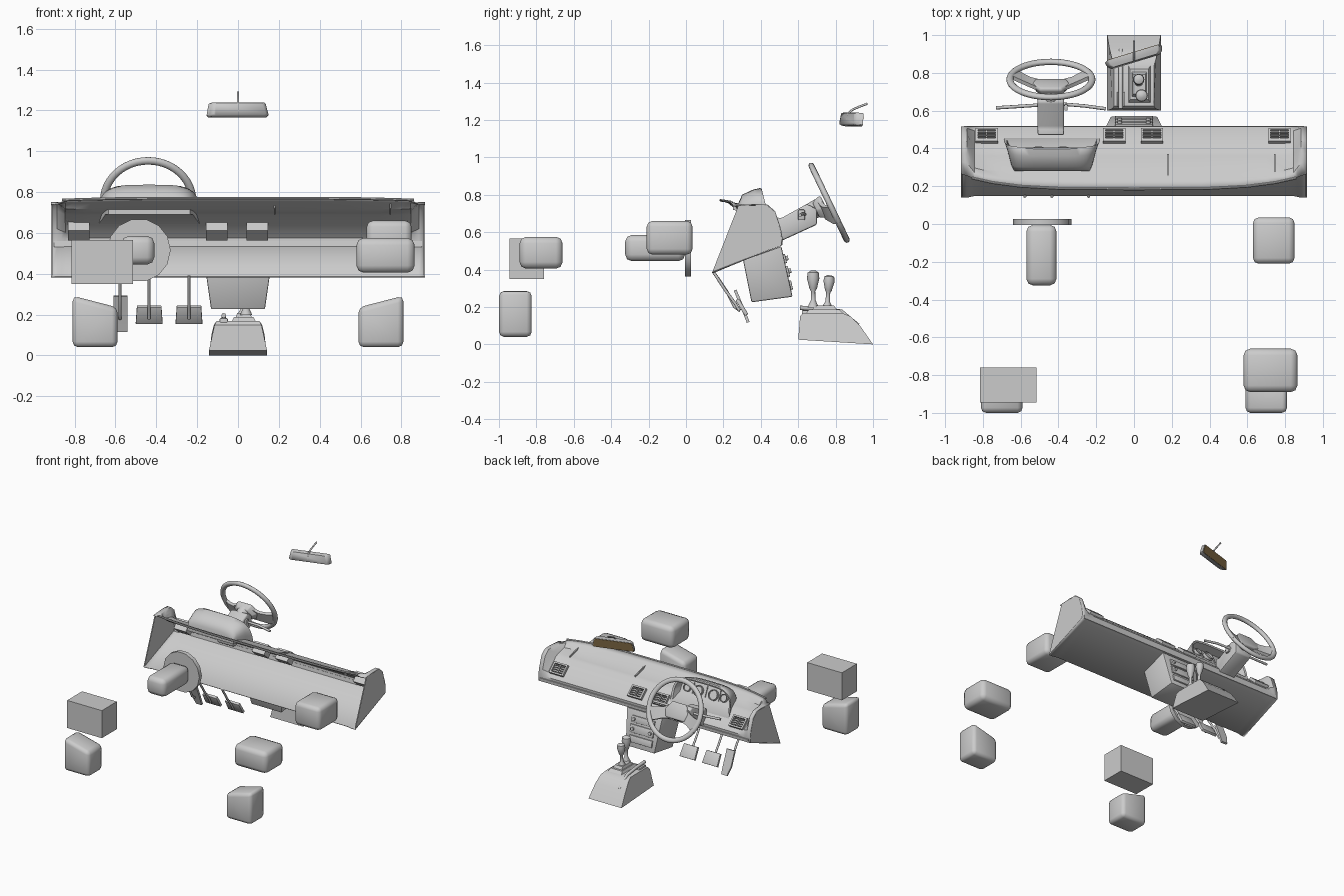
import bpy, bmesh, math
from mathutils import Matrix, Vector

if "Cube" in bpy.data.objects:
    bpy.data.objects.remove(bpy.data.objects["Cube"])


def make(name, verts, faces, bevel=0, angle=40, segs=2, mat=None, solid=0):
    bm = bmesh.new()
    vs = [bm.verts.new(v) for v in verts]
    for f in faces:
        bm.faces.new([vs[i] for i in f])
    bmesh.ops.recalc_face_normals(bm, faces=bm.faces[:])
    if bevel:
        bmesh.ops.bevel(bm, geom=bm.edges[:], offset=bevel, segments=segs, profile=0.5, affect='EDGES')
    if mat:
        bm.transform(mat)
    me = bpy.data.meshes.new(name)
    bm.to_mesh(me)
    bm.free()
    for p in me.polygons:
        p.use_smooth = True
    me.set_sharp_from_angle(angle=math.radians(angle))
    ob = bpy.data.objects.new(name, me)
    bpy.context.collection.objects.link(ob)
    if solid:
        m = ob.modifiers.new("thickness", 'SOLIDIFY')
        m.thickness = solid
        m.offset = 0
    return ob


def loft(name, rings, closed=True, caps=True, loop=False, **kw):
    n, k = len(rings[0]), len(rings)
    verts = [v for r in rings for v in r]
    faces = [(i * n + j, i * n + (j + 1) % n, (i + 1) % k * n + (j + 1) % n, (i + 1) % k * n + j)
             for i in range(k if loop else k - 1) for j in range(n if closed else n - 1)]
    if caps and not loop:
        faces += [tuple(range(n)), tuple(range((k - 1) * n, k * n))]
    return make(name, verts, faces, **kw)


def prism(name, pts, axis, lo, hi, **kw):
    # extrude a 2D outline: axis x takes (y, z), axis y takes (x, z)
    place = (lambda p, d: (d, p[0], p[1])) if axis == 'x' else (lambda p, d: (p[0], d, p[1]))
    return loft(name, [[place(p, d) for p in pts] for d in (lo, hi)], **kw)


def box(name, lo, hi, **kw):
    return prism(name, [(lo[0], lo[2]), (hi[0], lo[2]), (hi[0], hi[2]), (lo[0], hi[2])], 'y', lo[1], hi[1], **kw)


def cbox(name, size, mat, **kw):
    h = Vector(size) / 2
    return box(name, -h, h, mat=mat, **kw)


def tube(name, pts, r, n=10):
    pts = [Vector(p) for p in pts]
    rings = []
    for i, p in enumerate(pts):
        d = (pts[min(i + 1, len(pts) - 1)] - pts[max(i - 1, 0)]).normalized()
        a = d.cross(Vector((0, 1, 0.3)) if abs(d.x) > .5 else Vector((1, 0, 0))).normalized()
        b = d.cross(a)
        rings.append([p + r * (a * math.cos(t * math.tau / n) + b * math.sin(t * math.tau / n)) for t in range(n)])
    return loft(name, rings)


def lathe(name, prof, mat, n=16):
    return loft(name, [[(r * math.cos(t * math.tau / n), r * math.sin(t * math.tau / n), z) for t in range(n)]
                       for r, z in prof], mat=mat)


def at(x, y, z, rx=0, rz=0):
    return Matrix.Translation((x, y, z)) @ Matrix.Rotation(math.radians(rz), 4, 'Z') @ Matrix.Rotation(math.radians(rx), 4, 'X')


# dashboard shell: open at the front, raised pods at both ends
mid = [(.15, .385), (.51, .535), (.513, .575), (.49, .602), (.39, .69), (.36, .70), (.27, .72), (.23, .755), (.185, .77)]
end = [(.14, .385), (.51, .53), (.513, .57), (.505, .62), (.475, .71), (.435, .745), (.35, .748), (.28, .745), (.19, .74)]
half = [(.915, 1), (.885, 1), (.865, .55), (.845, .1), (.8, 0), (.7, 0), (.55, 0), (.35, 0), (.15, 0)]
rings = []
for x, w in [(-x, w) for x, w in half] + half[::-1]:
    ring = []
    for i, (a, b) in enumerate(zip(mid, end)):
        bow = .07 * (abs(x) / .9) ** 4 * max(0, i - 5) / 3
        ring.append((x, a[0] * (1 - w) + b[0] * w + bow, a[1] * (1 - w) + b[1] * w - .15 * bow * (1 - w)))
    rings.append(ring)
loft("dashboard_shell", rings, closed=False, caps=False, angle=35, solid=.005)
for s in (-1, 1):
    prism("dashboard_end_plate", [(.14, .385), (.51, .53), (.513, .57), (.505, .62), (.475, .71), (.435, .745), (.28, .742)],
          'x', s * .908, s * .915)
prism("dashboard_lower_lip", [(.5, .53), (.516, .53), (.518, .555), (.505, .56)], 'x', -.9, .9)
for x in (.18, .745):
    prism("tray_rib", [(.25, .72), (.37, .69), (.37, .71), (.25, .745)], 'x', x - .004, x + .004)
tube("windscreen_edge_bead", [(x / 10, .185 + .07 * (abs(x) / 9) ** 4, .77 - .011 * (abs(x) / 9) ** 4) for x in
                              (-8.6, -7.5, -6, -4, 0, 4, 6, 7.5, 8.6)], .007, 8)

# air vents with frames and slats
for x in (-.78, -.105, .095, .77):
    m = at(x, .462, .632, rx=-41)
    cbox("vent_box", (.105, .075, .06), m @ Matrix.Translation((0, 0, -.03)))
    for s in (-1, 1):
        cbox("vent_frame_bar", (.118, .012, .022), m @ Matrix.Translation((0, s * .039, .008)))
        cbox("vent_frame_side", (.012, .09, .022), m @ Matrix.Translation((s * .053, 0, .008)))
    for k in range(4):
        cbox("vent_slat", (.1, .005, .012), m @ Matrix.Translation((0, -.024 + k * .016, .008)))
    cbox("vent_divider", (.006, .07, .014), m @ Matrix.Translation((0, 0, .008)))

# instrument hood: outer arch, opening rim, recessed gauge face
CX = -.435


def arch(hw, zb, zt, y, dy, n=24):
    out = []
    for i in range(n + 1):
        u, v = math.cos(math.pi * i / n), math.sin(math.pi * i / n)
        v = max(v, 0) ** .5
        out.append((CX + hw * math.copysign(abs(u) ** .5, u), y + (1 - v) * dy, zb + (zt - zb) * v))
    return out


loft("instrument_hood", [arch(.20, .69, .755, .28, .0), arch(.215, .69, .80, .30, .02), arch(.235, .66, .828, .36, .04),
                         arch(.25, .64, .836, .398, .05), arch(.254, .635, .83, .405, .05), arch(.238, .655, .818, .402, .045),
                         arch(.215, .70, .80, .34, .05)], angle=50)
for x, r in ((-.16, .03), (-.07, .04), (.06, .04), (.155, .03)):
    lathe("gauge_dial", [(r, 0), (r, .02), (r * .85, .02), (r * .8, .01)], at(CX + x, .375, .74, rx=-62))
for x in (-.115, 0, .112):
    cbox("gauge_divider", (.006, .012, .08), at(CX + x, .37, .745, rx=25))

# steering column and stalks
prism("steering_column", [(.47, .68), (.51, .675), (.645, .75), (.70, .725), (.70, .64), (.51, .553), (.47, .56)],
      'x', -.51, -.37, bevel=.01)
tube("stalk_left", [(-.5, .63, .695), (-.62, .622, .70), (-.73, .615, .705)], .009)
tube("stalk_right", [(-.38, .635, .695), (-.26, .625, .70), (-.15, .61, .69)], .009)
box("ignition_switch", (-.368, .60, .665), (-.352, .635, .72), bevel=.004)

# steering wheel: rim torus, dished hub and two arms
W = at(-.44, .765, .757, rx=115.5)
R = .217
loft("wheel_rim", [[((R + .019 * math.cos(b * math.tau / 12)) * math.cos(a * math.tau / 48),
                     (R + .019 * math.cos(b * math.tau / 12)) * math.sin(a * math.tau / 48),
                     .016 * math.sin(b * math.tau / 12)) for b in range(12)] for a in range(48)], loop=True, mat=W)
loft("wheel_hub", [[(x * k, y * k, z) for x, y in ((-.085, -.07), (.085, -.07), (.105, -.01), (.06, .055), (-.06, .055), (-.105, -.01))]
                   for k, z in ((.9, .025), (1, .04), (.7, .08))], mat=W, angle=50, bevel=.006)
for s in (-1, 1):
    loft("wheel_arm", [[(s * x, y0, z), (s * x, y1, z), (s * x, y1, z + .022), (s * x, y0, z + .022)]
                       for x, y0, y1, z in ((.05, -.07, .04, .035), (.11, -.085, .0, .025), (.16, -.11, -.015, .008), (.2, -.12, -.02, -.01))],
         mat=W, angle=50)
lathe("wheel_shaft", [(.05, .06), (.04, .16)], W)

# centre console with radio panel and knobs
loft("centre_console", [[(s * w, y, z) for w, y, z in ((.165, .305, .45), (.132, .35, .225), (.125, .57, .255), (.155, .51, .525))]
                        for s in (-1, 1)], bevel=.008)
C = at(0, .543, .39, rx=13)
for z, h in ((.07, .05), (0, .06), (-.075, .05)):
    cbox("console_panel", (.2, .014, h), C @ Matrix.Translation((0, 0, z)), bevel=.003)
for x in (-.075, .075):
    for z in (.07, 0):
        lathe("console_knob", [(.014, -.01), (.012, .02)], C @ Matrix.Translation((x, 0, z)) @ Matrix.Rotation(-math.pi / 2, 4, 'X'))

# floor tunnel, hand brake, levers
loft("floor_tunnel", [[(s * w, y, z) for w, y, z in ((.142, .6, .025), (.142, 1.0, 0), (.13, .93, .10), (.118, .88, .15),
                                                   (.105, .835, .168), (.105, .625, .168), (.115, .61, .15))] for s in (-1, 1)], angle=30)
for k, (dx, dy) in enumerate(((.06, .1), (.04, .065))):
    z = .165 + k * .02
    loft("lever_boot", [[(.028 + sx * dx * q, .74 + sy * dy * q, zz) for sx, sy in ((-1, -1), (1, -1), (1, 1), (-1, 1))]
                        for q, zz in ((1, z), (.8, z + .022))])
lathe("gear_lever", [(.03, 0), (.012, .04), (.011, .085), (.02, .10), (.033, .155), (.03, .185), (.012, .197)], at(.04, .68, .198))
lathe("transfer_lever", [(.03, 0), (.012, .03), (.011, .08), (.018, .09), (.03, .14), (.026, .165), (.01, .172)], at(.025, .755, .198, rx=-4))
tube("hand_brake", [(-.07, .61, .195), (-.07, .72, .19), (-.07, .83, .175), (-.07, .92, .10)], .012)
box("hand_brake_bracket", (-.09, .62, .15), (-.05, .70, .182), bevel=.005)

# pedals
for x in (-.435, -.24):
    tube("pedal_arm", [(x, .145, .39), (x, .21, .29), (x, .265, .215), (x, .285, .18)], .008)
    loft("pedal_pad", [[(x - w, y, z), (x + w, y, z), (x + w, y + .018, z + .01), (x - w, y + .018, z + .01)]
                       for w, y, z in ((.066, .315, .152), (.06, .265, .235))], bevel=.003)
tube("throttle_arm", [(-.578, .145, .39), (-.578, .22, .28), (-.578, .26, .20), (-.578, .29, .18)], .008)
loft("throttle_pad", [[(-.575 - a, y, z), (-.575 + b, y, z), (-.575 + b, y + .015, z + .005), (-.575 - a, y + .015, z + .005)]
                      for a, b, y, z in ((.015, .034, .325, .115), (.034, .034, .30, .18), (.034, .034, .255, .288))])

# rear view mirror and its arm
M = at(0, .888, 1.203, rx=-8, rz=17)
shape = [(-.158, -.028), (-.148, -.036), (.148, -.036), (.158, -.028), (.145, .03), (.135, .036), (-.135, .036), (-.145, .03)]
loft("mirror_housing", [[(x * k, y, z * k) for x, z in shape] for k, y in ((.84, -.028), (.96, -.012), (1, .015))], mat=M, angle=50)
glass = prism("mirror_glass", [(x * .96, z * .92) for x, z in shape], 'y', .014, .018, mat=M)
brown = bpy.data.materials.new("mirror_brown")
brown.diffuse_color = (.26, .17, .07, 1)
brown.use_nodes = True
brown.node_tree.nodes["Principled BSDF"].inputs["Base Color"].default_value = brown.diffuse_color
glass.data.materials.append(brown)
tube("mirror_arm", [(0, .862, 1.185), (0, .868, 1.235), (0, .89, 1.255), (0, .93, 1.272), (0, .97, 1.287)], .006)

# booster disc and round-edged units on the bulkhead
lathe("booster_disc", [(.155, -.016), (.155, .016)], at(-.485, .01, .515, rx=90), 14)
box("booster_cylinder", (-.57, -.325, .445), (-.41, -.005, .585), bevel=.035, angle=60)
box("side_unit", (.63, -.21, .48), (.85, .035, .66), bevel=.03, angle=60)
box("front_unit", (.58, -.89, .405), (.865, -.66, .575), bevel=.035, angle=60)
box("battery", (-.815, -.945, .35), (-.515, -.76, .565))

# mirrored front corner housings with sloping tops
for s in (-1, 1):
    prism("corner_housing", [(s * .81, .04), (s * .59, .04), (s * .59, .235), (s * .81, .292)], 'y', -1, -.825, bevel=.027, angle=60)
